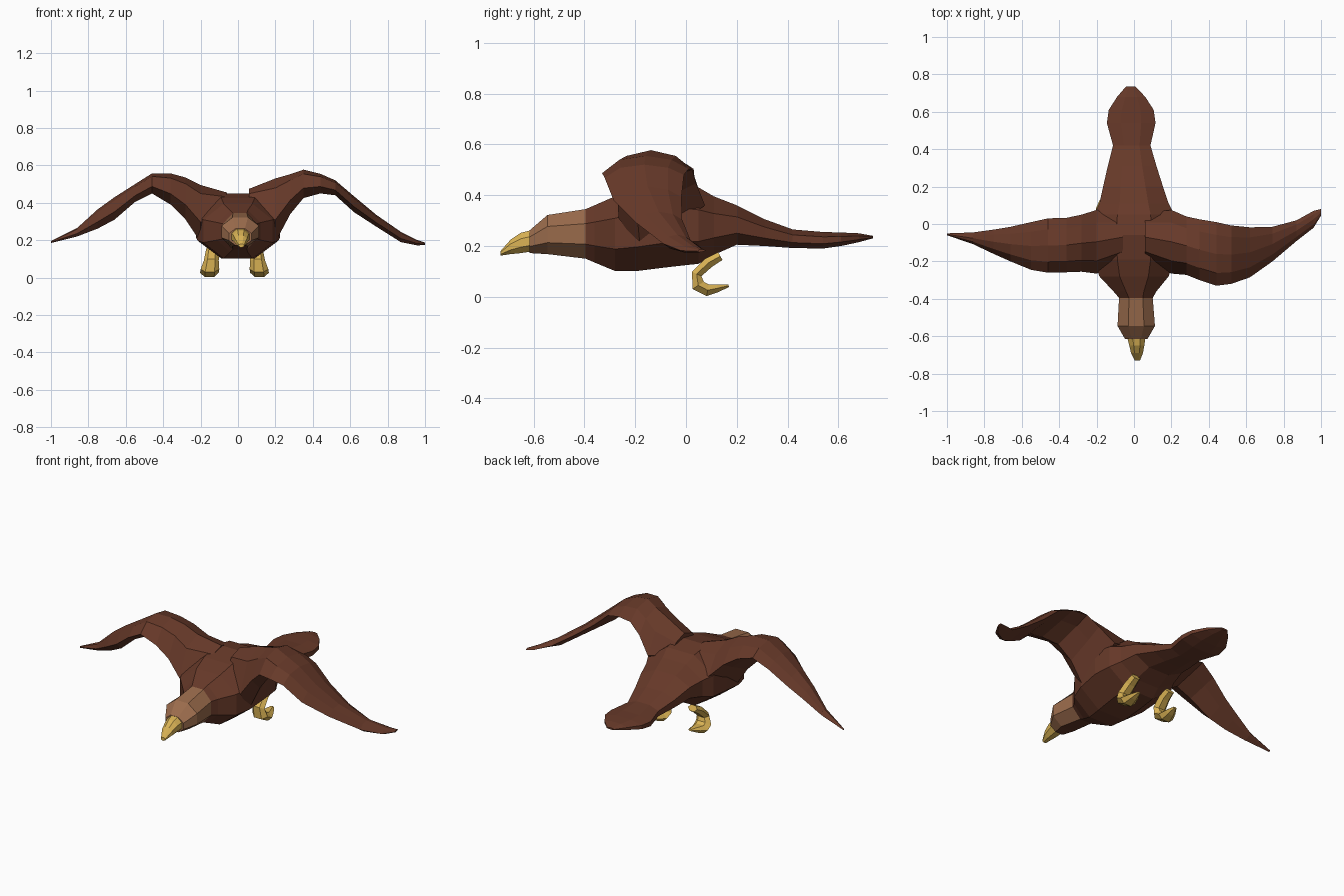
import bpy, bmesh, math
from mathutils import Vector

if "Cube" in bpy.data.objects:
    bpy.data.objects.remove(bpy.data.objects["Cube"])


def material(name, rgb):
    m = bpy.data.materials.new(name)
    m.diffuse_color = (*rgb, 1)
    m.use_nodes = True
    m.node_tree.nodes["Principled BSDF"].inputs["Base Color"].default_value = m.diffuse_color
    return m


BROWN = material("dark brown feathers", (0.135, 0.041, 0.022))
TAN = material("light brown head", (0.33, 0.15, 0.073))
GOLD = material("golden yellow", (0.70, 0.45, 0.09))


def loft(name, rings, mats, rule=None):
    """Skin a list of equal-length point rings and cap both ends."""
    bm = bmesh.new()
    vs = [[bm.verts.new(p) for p in r] for r in rings]
    n = len(rings[0])
    for a, b in zip(vs, vs[1:]):
        for i in range(n):
            j = (i + 1) % n
            bm.faces.new((a[i], a[j], b[j], b[i]))
    bm.faces.new(vs[0])
    bm.faces.new(vs[-1])
    bmesh.ops.recalc_face_normals(bm, faces=bm.faces)
    bm.normal_update()
    if rule:
        for f in bm.faces:
            f.material_index = rule(f)
    me = bpy.data.meshes.new(name)
    bm.to_mesh(me)
    bm.free()
    for m in mats:
        me.materials.append(m)
    ob = bpy.data.objects.new(name, me)
    bpy.context.collection.objects.link(ob)
    return ob


def body_ring(y, x, w, bottom, top, n=8):
    """Upright ring with flat top and bottom facets."""
    k = 1 / math.cos(math.pi / n)
    c, h = (top + bottom) / 2, (top - bottom) / 2
    return [(x + w * k * math.cos((i + .5) * 2 * math.pi / n), y,
             c + h * k * math.sin((i + .5) * 2 * math.pi / n)) for i in range(n)]


# Beak: y, centre x, half width, bottom, top
beak = [(-.73, .018, .014, .162, .18), (-.69, .016, .032, .168, .225),
        (-.65, .015, .04, .172, .252), (-.61, .013, .048, .178, .262)]
loft("beak", [body_ring(*r) for r in beak], [GOLD])

# Body with head and tail in one skin
body = [(-.615, .012, .06, .172, .262), (-.545, .012, .1, .168, .322),
        (-.395, .01, .09, .15, .345), (-.36, .005, .115, .135, .36),
        (-.28, 0, .185, .102, .395), (-.19, 0, .215, .102, .425),
        (-.06, 0, .225, .118, .45), (.05, 0, .215, .13, .43),
        (.11, 0, .185, .165, .395), (.2, -.005, .16, .205, .36),
        (.31, -.01, .13, .2, .305), (.42, -.012, .1, .192, .265),
        (.54, -.015, .13, .19, .255), (.61, -.015, .12, .2, .253),
        (.68, -.015, .075, .215, .25), (.735, -.018, .025, .23, .24)]


def head_rule(f):
    c = f.calc_center_median()
    return 1 if c.y < -.4 and f.normal.z > -.85 else 0


loft("body_head_and_tail", [body_ring(*r) for r in body], [BROWN, TAN], head_rule)


# Wings: x, leading y, trailing y, bottom, top
def wing(name, stations):
    rings = []
    for x, y0, y1, lo, hi in stations:
        d, t = y1 - y0, hi - lo
        rings.append([(x, y0 + d * u, lo + t * v) for u, v in
                      ((0, .35), (.2, .85), (.5, 1), (.8, .85), (1, .5), (.72, .3), (.25, 0))])
    return loft(name, rings, [BROWN])


wing("left_wing", [
    (-.06, -.2, .06, .3, .455), (-.2, -.265, .075, .19, .495),
    (-.28, -.255, .05, .31, .535), (-.36, -.258, .033, .39, .557),
    (-.46, -.26, .03, .45, .557), (-.55, -.245, .01, .405, .5),
    (-.66, -.2, -.015, .31, .43), (-.75, -.16, -.03, .262, .365),
    (-.86, -.108, -.045, .22, .265), (-1, -.06, -.05, .185, .195)])
wing("right_wing", [
    (.06, -.2, .06, .3, .475), (.2, -.265, .075, .19, .53),
    (.28, -.272, .04, .34, .553), (.35, -.3, .025, .425, .577),
    (.44, -.33, .01, .45, .555), (.52, -.32, -.008, .44, .52),
    (.62, -.285, -.018, .35, .435), (.74, -.2, -.015, .272, .335),
    (.87, -.09, .02, .19, .245), (.96, -.02, .07, .172, .2),
    (1, .045, .08, .175, .187)])


# Legs: hooked tapering tubes, path in the y-z plane
def leg(name, side, x):
    path = [(0, .135, .16, .03, .02), (0, .09, .135, .036, .024),
            (.005, .042, .09, .04, .024), (.012, .048, .045, .05, .03),
            (.015, .085, .026, .05, .027), (.012, .125, .034, .035, .018),
            (.008, .168, .044, .012, .006)]
    pts = [Vector((x + side * p[0], p[1], p[2])) for p in path]
    rings = []
    for i, p in enumerate(path):
        t = (pts[min(i + 1, len(pts) - 1)] - pts[max(i - 1, 0)])
        t.x = 0
        t.normalize()
        nrm = Vector((0, -t.z, t.y))
        rings.append([pts[i] + Vector((p[3] * math.cos(a), 0, 0)) + nrm * p[4] * math.sin(a)
                      for a in (k * math.pi / 3 for k in range(6))])
    return loft(name, rings, [GOLD])


leg("left_leg", -1, -.138)
leg("right_leg", 1, .1)
